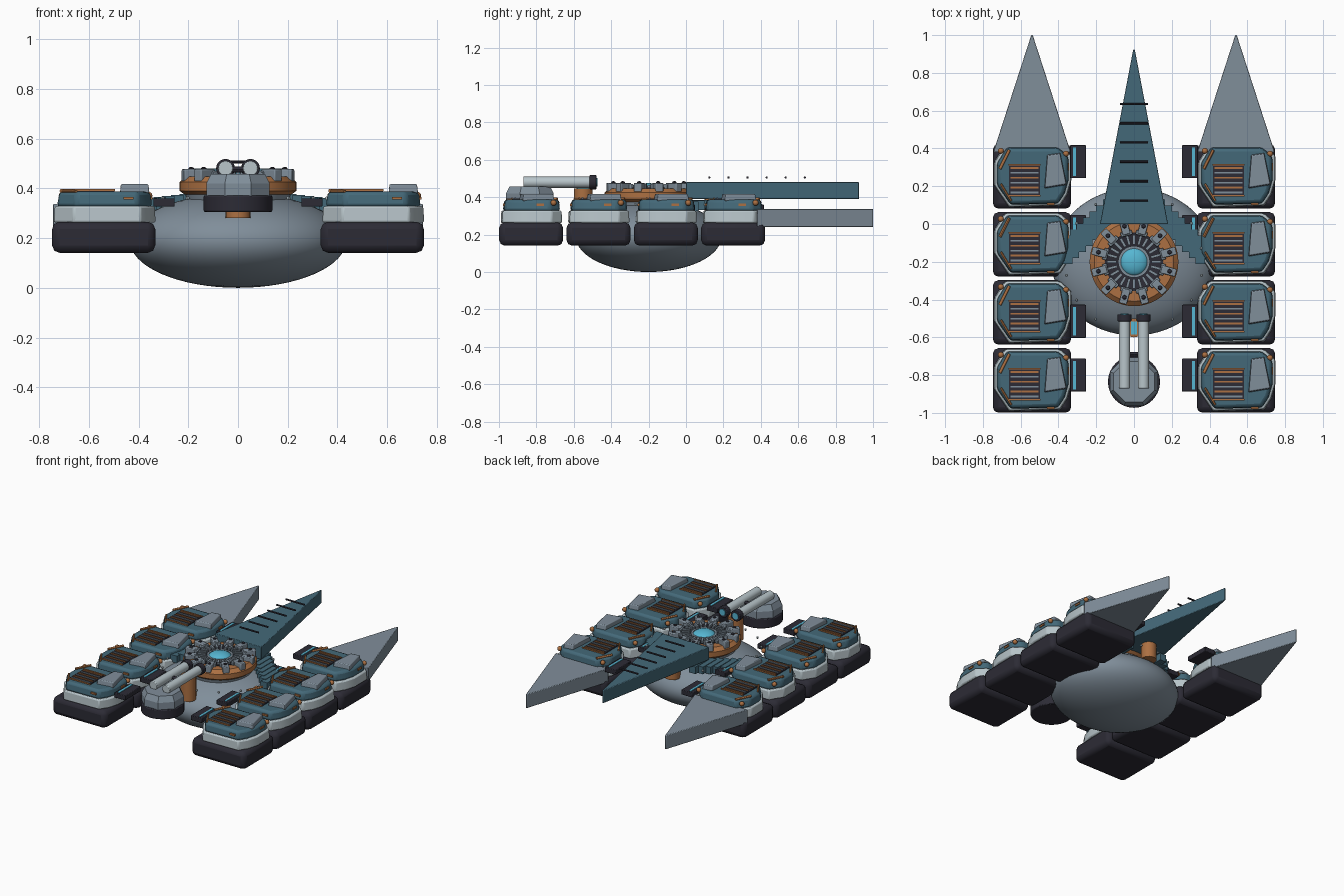
import bpy, bmesh, math
from mathutils import Vector, Matrix

old = bpy.data.objects.get("Cube")
if old:
    bpy.data.objects.remove(old, do_unlink=True)


def material(name, *rgb):
    col = [((c / 255 + 0.055) / 1.055) ** 2.4 for c in rgb] + [1]
    m = bpy.data.materials.new(name)
    m.use_nodes = True
    m.diffuse_color = col
    m.node_tree.nodes["Principled BSDF"].inputs["Base Color"].default_value = col
    return m


TEAL = material("teal armour", 68, 105, 121)
GREY = material("steel grey", 128, 142, 154)
LIGHT = material("pale grey", 184, 197, 202)
DARK = material("charcoal", 44, 43, 53)
ORANGE = material("copper", 172, 112, 66)
CYAN = material("cyan glow", 86, 182, 210)
parts = []


def finish(name, bm, mat, bevel=0):
    bmesh.ops.recalc_face_normals(bm, faces=bm.faces[:])
    me = bpy.data.meshes.new(name)
    bm.to_mesh(me)
    bm.free()
    me.materials.append(mat)
    ob = bpy.data.objects.new(name, me)
    bpy.context.collection.objects.link(ob)
    if bevel:
        b = ob.modifiers.new("bevel", "BEVEL")
        b.width, b.segments, b.limit_method = bevel, 2, "ANGLE"
    parts.append(ob)
    return ob


def prism(name, pts, z0, z1, mat, top=1.0, bevel=0, at=(0, 0)):
    """Extrude an outline upward; top scales the upper outline about its middle."""
    bm = bmesh.new()
    n = len(pts)
    cx, cy = sum(p[0] for p in pts) / n, sum(p[1] for p in pts) / n
    lo = [bm.verts.new((x + at[0], y + at[1], z0)) for x, y in pts]
    hi = [bm.verts.new((cx + (x - cx) * top + at[0], cy + (y - cy) * top + at[1], z1)) for x, y in pts]
    bm.faces.new(lo)
    bm.faces.new(hi)
    for i in range(n):
        j = (i + 1) % n
        bm.faces.new((lo[i], lo[j], hi[j], hi[i]))
    return finish(name, bm, mat, bevel)


def box(name, center, size, mat, bevel=0, turn=0, pivot=(0, 0, 0)):
    bm = bmesh.new()
    m = Matrix.Translation(pivot) @ Matrix.Rotation(turn, 4, "Z") @ Matrix.Translation(center)
    bmesh.ops.create_cube(bm, size=1, matrix=m @ Matrix.Diagonal((*size, 1)))
    return finish(name, bm, mat, bevel)


def rod(name, a, b, r, mat, sides=12, bevel=0):
    a, b = Vector(a), Vector(b)
    bm = bmesh.new()
    m = Matrix.Translation((a + b) / 2) @ (b - a).to_track_quat("Z", "Y").to_matrix().to_4x4()
    bmesh.ops.create_cone(bm, cap_ends=True, segments=sides, radius1=r, radius2=r,
                          depth=(b - a).length, matrix=m)
    return finish(name, bm, mat, bevel)


def ball(name, center, size, mat, u=12, v=8):
    bm = bmesh.new()
    bmesh.ops.create_uvsphere(bm, u_segments=u, v_segments=v, radius=1,
                              matrix=Matrix.Translation(center) @ Matrix.Diagonal((*size, 1)))
    return finish(name, bm, mat)


def lathe(name, profile, center, mat, steps=48):
    bm = bmesh.new()
    vs = [bm.verts.new((center[0] + r, center[1], z)) for r, z in profile]
    es = [bm.edges.new((vs[i - 1], vs[i])) for i in range(len(vs))]
    bmesh.ops.spin(bm, geom=vs + es, cent=center, axis=(0, 0, 1), angle=math.tau, steps=steps)
    bmesh.ops.remove_doubles(bm, verts=bm.verts[:], dist=0.0005)
    return finish(name, bm, mat)


def ngon(n, r, start=0.0):
    return [(r * math.cos(start + math.tau * i / n), r * math.sin(start + math.tau * i / n)) for i in range(n)]


# Round hull with a floating circle of studs
MID = (0, -0.2, 0)
ball("hull", (0, -0.2, 0.19), (0.435, 0.39, 0.19), GREY, 64, 32)
for x, y in ngon(16, 0.365, math.pi / 16):
    ball("hull_stud", (x, y - 0.2, 0.36), (0.008, 0.008, 0.008), LIGHT, 8, 6)

# Eight side pods, all facing the same way
SHELL = [(-0.188, 0.07), (-0.135, 0.155), (0.14, 0.155), (0.195, 0.105), (0.195, -0.02),
         (0.175, -0.09), (0.14, -0.145), (-0.115, -0.152), (-0.188, -0.045)]
WEDGE = [(0.08, 0.115), (0.15, 0.125), (0.185, -0.045), (0.065, -0.065)]
COLLAR = [(x * 1.07, y * 1.07) for x, y in SHELL]


def pod(px, py):
    at = (px, py)
    box("pod_base", (px, py, 0.203), (0.415, 0.342, 0.125), DARK, 0.03)
    prism("pod_collar", COLLAR, 0.262, 0.328, LIGHT, 0.98, 0.008, at)
    prism("pod_shell", SHELL, 0.325, 0.387, TEAL, 0.95, 0.015, at)
    prism("pod_wedge", WEDGE, 0.38, 0.417, GREY, 0.93, 0.005, at)
    vx, vy = px - 0.04, py - 0.02
    box("vent_panel", (vx, vy, 0.388), (0.165, 0.165, 0.008), DARK)
    for i in range(6):
        box("vent_slat", (vx, vy - 0.065 + 0.026 * i, 0.394), (0.15, 0.009, 0.008), ORANGE if i % 2 else GREY)
    for s in (-1, 1):
        box("vent_frame", (vx, vy + s * 0.082, 0.393), (0.17, 0.007, 0.008), ORANGE)
    rod("pod_pipe", (px - 0.17, py + 0.04, 0.39), (px - 0.12, py + 0.14, 0.39), 0.008, ORANGE)
    rod("pod_pipe", (px - 0.165, py - 0.04, 0.388), (px - 0.11, py - 0.13, 0.388), 0.006, ORANGE)
    for kx, ky in ((-0.165, 0.135), (0.18, 0.12)):
        ball("pod_knob", (px + kx, py + ky, 0.37), (0.016, 0.016, 0.016), ORANGE)
    box("side_slot", (px + 0.192, py + 0.05, 0.36), (0.01, 0.04, 0.012), ORANGE)
    box("front_slot", (px + 0.1, py - 0.146, 0.36), (0.04, 0.01, 0.012), ORANGE)


for side in (-1, 1):
    for row in range(4):
        pod(side * 0.54, -0.828 + 0.36 * row)
    # Connector plates with a glowing strip
    for y in (-0.8, -0.515, -0.04, 0.33):
        box("connector", (side * 0.297, y, 0.343), (0.085, 0.175, 0.034), DARK, 0.004)
        box("connector_glow", (side * 0.315, y, 0.361), (0.014, 0.15, 0.006), CYAN)
    # Rear fins
    prism("rear_fin", [(-0.205, 0.38), (0.205, 0.38), (0.004, 1.0), (-0.004, 1.0)], 0.24, 0.337,
          GREY, 1, 0.006, (side * 0.54, 0))
    # Stepped shoulder plates beside the spine
    for i in range(7):
        x, y = 0.14 + 0.035 * i, 0.055 - 0.032 * i
        box("shoulder_step", (side * x, y, 0.36 - 0.004 * i), (0.05, 0.15, 0.05), TEAL)

# Spine blade and cross bars above it
prism("spine", [(-0.18, 0), (0.18, 0), (0.004, 0.925), (-0.004, 0.925)], 0.39, 0.48, TEAL, 1, 0.005)
for i in range(6):
    y = 0.125 + 0.102 * i
    rod("spine_bar", (-0.073, y, 0.505), (0.073, y, 0.505), 0.006, DARK, 8)

# Copper posts fore and aft of the ring
for y in (-0.55, 0.15):
    rod("post", (0, y, 0.28), (0, y, 0.445), 0.05, ORANGE, 20)
    box("post_glow", (0, y, 0.447), (0.03, 0.07, 0.008), CYAN)

# Central reactor ring
lathe("ring_foot", [(0.1, 0.33), (0.2, 0.33), (0.215, 0.385), (0.1, 0.385)], MID, GREY)
lathe("ring_body", [(0.14, 0.375), (0.215, 0.375), (0.235, 0.39), (0.235, 0.425), (0.21, 0.447), (0.14, 0.447)],
      MID, ORANGE)
lathe("inner_ring", [(0.07, 0.38), (0.155, 0.38), (0.155, 0.452), (0.07, 0.44)], MID, DARK)
lathe("core_rim", [(0.07, 0.38), (0.084, 0.38), (0.084, 0.456), (0.07, 0.456)], MID, GREY)
ball("core_dome", (0, -0.2, 0.44), (0.074, 0.074, 0.035), CYAN, 32, 16)
for i in range(12):
    a = math.tau * (i + 0.5) / 12
    box("ring_tooth", (0.19, 0, 0.452), (0.08, 0.042, 0.05), GREY, 0.005, a, MID)
    box("tooth_root", (0.155, 0, 0.452), (0.025, 0.062, 0.036), GREY, 0.004, a, MID)
    ball("tooth_bolt", (0.195 * math.cos(a), -0.2 + 0.195 * math.sin(a), 0.477), (0.012, 0.012, 0.009), DARK, 8, 6)
for i in range(24):
    box("inner_fin", (0.117, 0, 0.452), (0.05, 0.014, 0.024), GREY, 0, math.tau * i / 24, MID)

# Gun turret at the front
GUN = (0, -0.835)
prism("turret_base", ngon(32, 0.138), 0.305, 0.372, DARK, 1, 0.006, GUN)
prism("turret_body", ngon(8, 0.138, math.pi / 8), 0.37, 0.42, GREY, 1, 0, GUN)
prism("turret_cap", ngon(8, 0.138, math.pi / 8), 0.42, 0.458, GREY, 0.85, 0, GUN)
rod("barrel_link", (-0.05, -0.69, 0.475), (0.05, -0.69, 0.475), 0.012, DARK)
for s in (-0.05, 0.05):
    rod("barrel", (s, -0.87, 0.48), (s, -0.5, 0.48), 0.03, LIGHT, 24, 0.004)
    rod("muzzle", (s, -0.515, 0.48), (s, -0.478, 0.48), 0.038, DARK, 20, 0.004)
    rod("muzzle_lens", (s, -0.48, 0.48), (s, -0.474, 0.48), 0.022, CYAN, 16)

# Smooth the curved surfaces, keep the hard edges
bpy.ops.object.select_all(action="DESELECT")
for ob in parts:
    ob.select_set(True)
bpy.context.view_layer.objects.active = parts[0]
bpy.ops.object.shade_smooth_by_angle(angle=math.radians(30))
